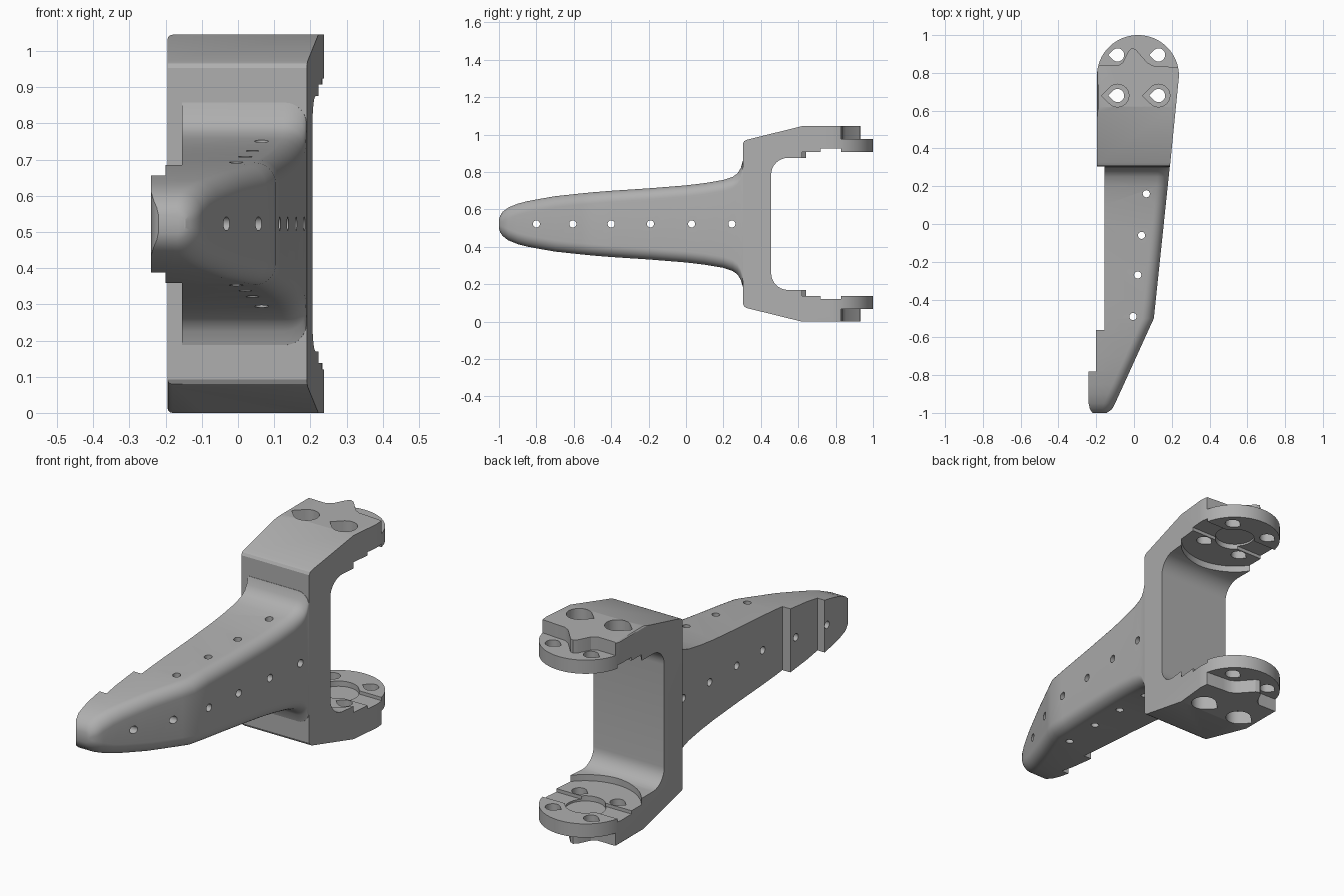
import bpy, bmesh, math
from mathutils import Vector

if "Cube" in bpy.data.objects:
    bpy.data.objects.remove(bpy.data.objects["Cube"], do_unlink=True)

MID = 0.5225            # height of the symmetry plane
HUB = (0.021, 0.785)    # centre of the round arm ends

grey = bpy.data.materials.new("light_grey")
grey.use_nodes = True
grey.diffuse_color = (0.43, 0.43, 0.43, 1)
grey.node_tree.nodes["Principled BSDF"].inputs["Base Color"].default_value = (0.43, 0.43, 0.43, 1)


def loft(name, rings):
    """Closed skin through equal-sized rings of points."""
    bm = bmesh.new()
    loops = [[bm.verts.new(p) for p in ring] for ring in rings]
    n = len(loops[0])
    for a, b in zip(loops, loops[1:]):
        for i in range(n):
            j = (i + 1) % n
            bm.faces.new((a[i], a[j], b[j], b[i]))
    bm.faces.new(loops[0])
    bm.faces.new(loops[-1])
    bmesh.ops.recalc_face_normals(bm, faces=bm.faces)
    mesh = bpy.data.meshes.new(name)
    bm.to_mesh(mesh)
    bm.free()
    mesh.materials.append(grey)
    ob = bpy.data.objects.new(name, mesh)
    bpy.context.collection.objects.link(ob)
    return ob


def prism(pts, z0, z1):
    return loft("cutter", [[(x, y, z) for x, y in pts] for z in (z0, z1)])


def circle(cx, cy, r, n=48):
    return [(cx + r * math.cos(math.tau * i / n), cy + r * math.sin(math.tau * i / n)) for i in range(n)]


def teardrop(cx, cy, r):
    pts = [(cx - r * math.sqrt(2), cy)]
    for i in range(25):
        a = math.radians(-135 + 270 * i / 24)
        pts.append((cx + r * math.cos(a), cy + r * math.sin(a)))
    return pts


def boolean(target, cutter, op="DIFFERENCE"):
    mod = target.modifiers.new("cut", "BOOLEAN")
    mod.operation, mod.solver, mod.object = op, "EXACT", cutter
    bpy.context.view_layer.objects.active = target
    bpy.ops.object.modifier_apply(modifier=mod.name)
    bpy.data.objects.remove(cutter, do_unlink=True)


def cut_arms(target, pts, low, high):
    """Cut the same shape from the upper and lower arm."""
    for s in (1, -1):
        boolean(target, prism(pts, MID + s * low, MID + s * high))


def finish(ob):
    bpy.ops.object.select_all(action="DESELECT")
    ob.select_set(True)
    bpy.context.view_layer.objects.active = ob
    bpy.ops.object.shade_smooth_by_angle(angle=math.radians(28))


# Finger: rounded on the right-hand corners, stepped on the flat side
def section(y, xl, xr, h):
    r = min(0.06, h * 0.8, (xr - xl) * 0.6)
    ring = [(xl, y, MID - h)]
    for side, start in ((-1, -90), (1, 0)):
        for i in range(9):
            a = math.radians(start + 90 * i / 8)
            ring.append((xr - r + r * math.cos(a), y, MID + side * (h - r) + r * math.sin(a)))
    ring.append((xl, y, MID + h))
    return ring


stations = [(-1, .025), (-.993, .045), (-.98, .065), (-.95, .088), (-.9, .108), (-.85, .121),
            (-.78, .134), (-.7, .148), (-.56, .163), (-.5, .169), (-.4, .177), (-.2, .19), (0, .206),
            (.1, .218), (.2, .235), (.25, .252), (.275, .27), (.292, .297), (.303, .335), (.38, .335)]
rings = []
for y, h in stations:
    if y < -0.95:
        xr = -0.1 - 0.045 * ((-0.95 - y) / 0.05) ** 2
    elif y < -0.5:
        xr = -0.1 + (y + 0.95) * 0.455
    else:
        xr = 0.105 + (y + 0.5) * 0.105
    steps = [-0.24 if y < -0.78 else -0.2 if y < -0.56 else -0.155]
    if y == -0.78:
        steps = [-0.24, -0.2]
    if y == -0.56:
        steps = [-0.2, -0.155]
    if y < -0.97:
        steps = [-0.24 + 0.02 * (-0.97 - y) / 0.03]
    rings += [section(y, xl, xr, h) for xl in steps]
finger = loft("finger", rings)

# Small lacing holes along the finger, both directions
for x, y in ((.065, .16), (.04, -.06), (.02, -.27), (-.005, -.49)):
    boolean(finger, prism(circle(x, y, 0.019, 20), -0.1, 1.2))
for y in (-.8, -.605, -.4, -.19, .03, .245):
    hole = [[(x, a, b) for a, b in circle(y, MID, 0.019, 20)] for x in (-0.5, 0.5)]
    boolean(finger, loft("cutter", hole))
finish(finger)

# Fork bracket: C-shaped side profile, wider towards the arm ends
half = [(.305, .43), (.312, .443), (.325, .45), (.62, .5225), (1.05, .5225), (1.05, .353)]
outer_count = 5
for i in range(9):
    a = math.radians(90 + 90 * i / 8)
    half.append((.545 + .09 * math.cos(a), .263 + .09 * math.sin(a)))
profile = [(y, MID + d) for y, d in half] + [(y, MID - d) for y, d in reversed(half)]
bracket = loft("fork_bracket", [[(-.195, y, z) for y, z in profile],
                                [(.19 + (y - .3) * .1, y, z) for y, z in profile]])

# Soften the outer rim on the flat side
outer = {(round(y, 3), round(z, 3)) for y, z in profile[:outer_count] + profile[-outer_count:]}
bm = bmesh.new()
bm.from_mesh(bracket.data)
rim = [e for e in bm.edges if all(v.co.x < -.19 and (round(v.co.y, 3), round(v.co.z, 3)) in outer
                                  for v in e.verts) and e.verts[0].co.y < 1.04 + e.verts[1].co.y]
bmesh.ops.bevel(bm, geom=rim, offset=0.014, segments=3, profile=0.5, affect="EDGES")
bm.to_mesh(bracket.data)
bm.free()

# Round arm ends
outline = [(-.5, .1), (.5, .1), (.5, .6), (HUB[0] + .217, .7)]
for i in range(41):
    a = math.pi * i / 40
    outline.append((HUB[0] + .217 * math.cos(a), HUB[1] + .215 * math.sin(a)))
outline.append((-.5, HUB[1]))
boolean(bracket, prism(outline, -0.2, 1.3), "INTERSECT")

# Inner faces: curved step, cross slot and shallow hub seat
cut_arms(bracket, circle(*HUB, .26, 64), .3, .385)
cut_arms(bracket, [(-.4, .72), (.4, .72), (.4, .83), (-.4, .83)], .37, .402)
cut_arms(bracket, circle(*HUB, .095), .37, .412)

# Outer faces: wavy ledge leaving a thinner round end
wave = [(-.4, .845), (-.13, .838), (-.085, .838), (-.06, .855), (-.03, .915), (-.012, .932), (.008, .925),
        (.07, .855), (.1, .838), (.14, .836), (.4, .815), (.4, 1.2), (-.4, 1.2)]
cut_arms(bracket, wave, .455, .6)

# Screw holes with counterbores
for x in (-.087, .13):
    for y in (.68, .895):
        cut_arms(bracket, teardrop(x, y, .035), .3, .6)
    cut_arms(bracket, teardrop(x, .68, .06), .455, .6)
finish(bracket)
